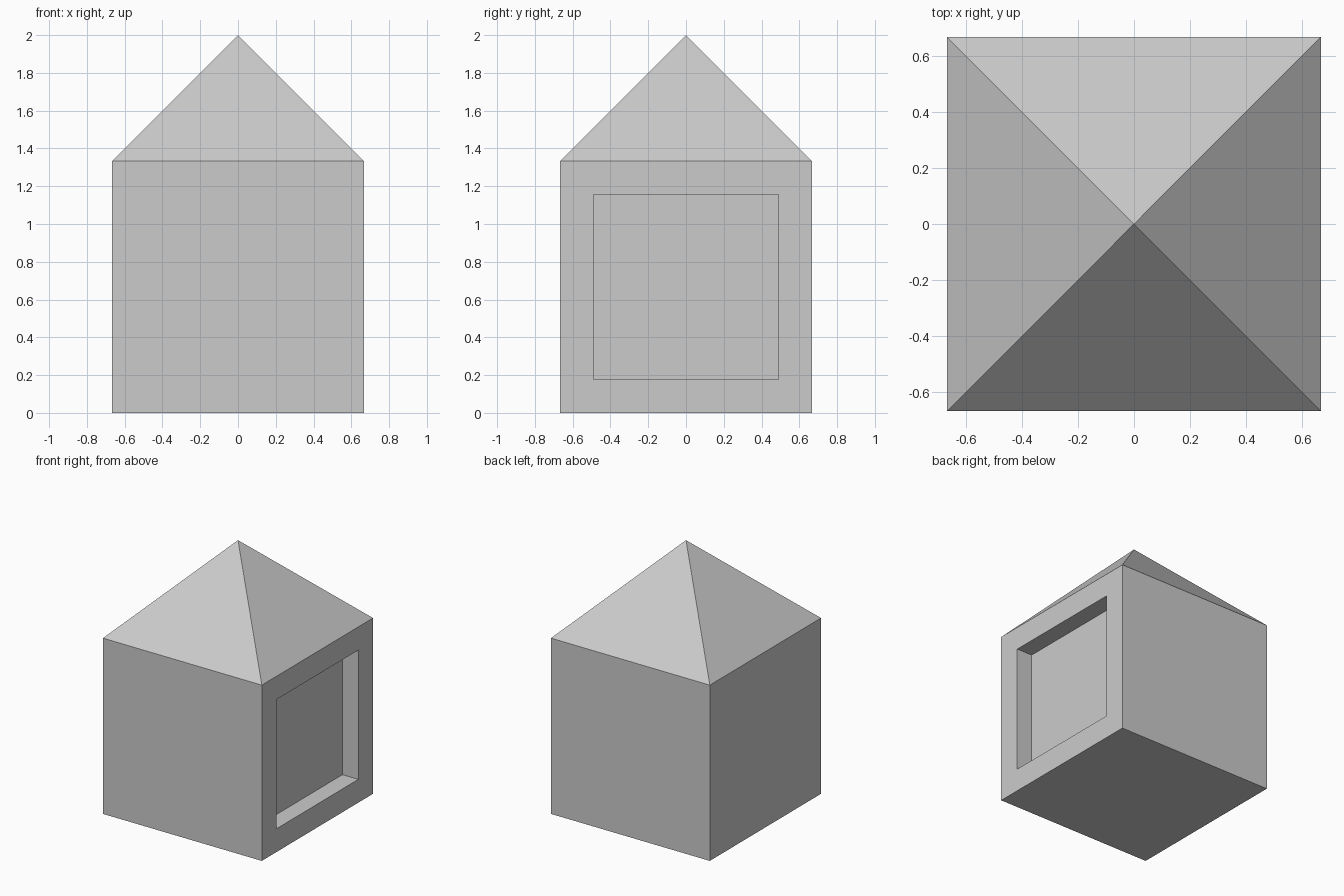
import bpy
import bmesh
import math
from mathutils import Matrix, Vector

WIDTH = 4 / 3          # side of the square body
ROOF_HEIGHT = 2 / 3
FRAME = 0.25           # border left around the recess
DEPTH = 0.133          # how far the recess sinks in

default = bpy.data.objects.get("Cube")
if default:
    bpy.data.objects.remove(default, do_unlink=True)

grey = bpy.data.materials.new("light_grey")
grey.use_nodes = True
colour = (0.6, 0.6, 0.6, 1)
grey.diffuse_color = colour
grey.node_tree.nodes["Principled BSDF"].inputs["Base Color"].default_value = colour


def finish(bm, name):
    mesh = bpy.data.meshes.new(name)
    bm.to_mesh(mesh)
    bm.free()
    mesh.materials.append(grey)
    obj = bpy.data.objects.new(name, mesh)
    bpy.context.collection.objects.link(obj)
    return obj


def face_towards(bm, direction):
    return max(bm.faces, key=lambda f: f.normal.dot(Vector(direction)))


# Body: a cube, open under the roof, with a square recess in the +x wall
bm = bmesh.new()
bmesh.ops.create_cube(bm, size=WIDTH, matrix=Matrix.Translation((0, 0, WIDTH / 2)))
bm.normal_update()
bmesh.ops.delete(bm, geom=[face_towards(bm, (0, 0, 1))], context='FACES_ONLY')
wall = face_towards(bm, (1, 0, 0))
bmesh.ops.inset_individual(bm, faces=[wall], thickness=FRAME)
pushed = bmesh.ops.extrude_discrete_faces(bm, faces=[wall])["faces"][0]
bmesh.ops.translate(bm, verts=pushed.verts, vec=(-DEPTH, 0, 0))
# Join the recess walls to the rim
bmesh.ops.remove_doubles(bm, verts=bm.verts, dist=0.0001)
finish(bm, "body")

# Roof: a four-sided pyramid flush with the walls
bm = bmesh.new()
bmesh.ops.create_cone(
    bm, cap_ends=False, segments=4, radius1=WIDTH / math.sqrt(2), radius2=0,
    depth=ROOF_HEIGHT,
    matrix=Matrix.Translation((0, 0, WIDTH + ROOF_HEIGHT / 2))
    @ Matrix.Rotation(math.pi / 4, 4, 'Z'))
bmesh.ops.remove_doubles(bm, verts=bm.verts, dist=0.0001)
bmesh.ops.recalc_face_normals(bm, faces=bm.faces)
finish(bm, "roof")
